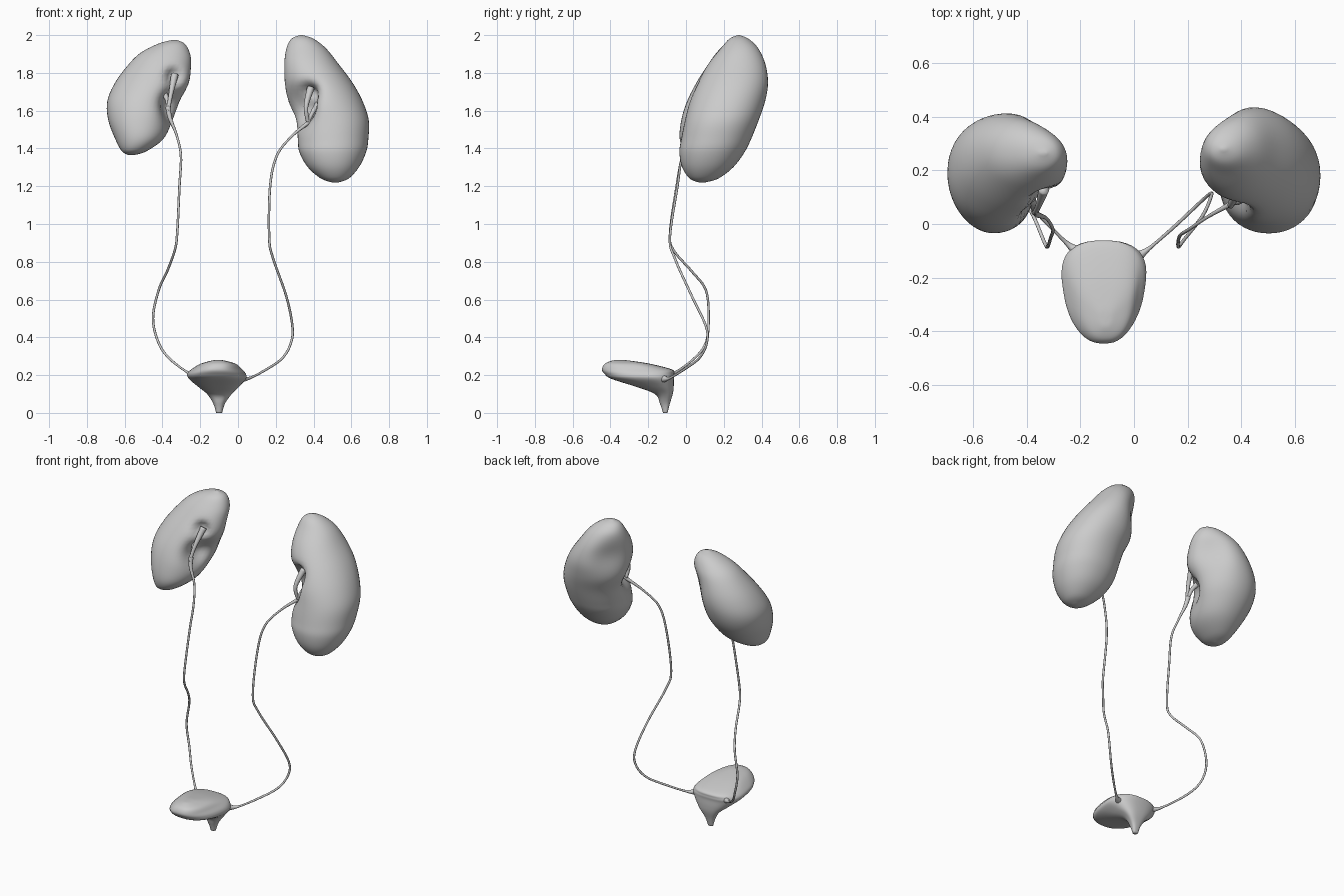
import bpy, bmesh, math
from mathutils import Vector

cube = bpy.data.objects.get("Cube")
if cube:
    bpy.data.objects.remove(cube)

grey = bpy.data.materials.new("organ grey")
grey.use_nodes = True
grey.diffuse_color = (0.6, 0.6, 0.6, 1)
grey.node_tree.nodes["Principled BSDF"].inputs["Base Color"].default_value = grey.diffuse_color


def spline(keys, steps):
    """Catmull-Rom through tuples of any length."""
    pts = [keys[0]] + list(keys) + [keys[-1]]
    out = []
    for a, b, c, d in zip(pts, pts[1:], pts[2:], pts[3:]):
        for i in range(steps):
            t = i / steps
            out.append([q + t / 2 * (r - p + t * (2 * p - 5 * q + 4 * r - s
                        + t * (3 * (q - r) + s - p)))
                        for p, q, r, s in zip(a, b, c, d)])
    return out + [list(keys[-1])]


def finish(name, bm):
    bmesh.ops.recalc_face_normals(bm, faces=bm.faces)
    for f in bm.faces:
        f.smooth = True
    mesh = bpy.data.meshes.new(name)
    bm.to_mesh(mesh)
    bm.free()
    mesh.materials.append(grey)
    obj = bpy.data.objects.new(name, mesh)
    bpy.context.collection.objects.link(obj)
    return obj


def loft(name, slices, power=2.0, taper=0.0, dents=(), steps=5, segs=48):
    """Stack of horizontal ovals: (z, x min, x max, y min, y max)."""
    bm = bmesh.new()
    rings = []
    for z, x0, x1, y0, y1 in spline(slices, steps):
        ring = []
        for i in range(segs):
            a = math.tau * i / segs
            c, s = math.cos(a), math.sin(a)
            u = math.copysign(abs(c) ** (2 / power), c)
            v = math.copysign(abs(s) ** (2 / power), s)
            u *= 1 + taper * (v - 0.3)
            ring.append(bm.verts.new(((x0 + x1) / 2 + u * (x1 - x0) / 2,
                                      (y0 + y1) / 2 + v * (y1 - y0) / 2, z)))
        rings.append(ring)
    for lo, hi in zip(rings, rings[1:]):
        for i in range(segs):
            j = (i + 1) % segs
            bm.faces.new((lo[i], lo[j], hi[j], hi[i]))
    bm.faces.new(rings[0])
    bm.faces.new(rings[-1])
    # press soft hollows into the surface
    for centre, push, radius in dents:
        for v in bm.verts:
            d = (v.co - Vector(centre)).length / radius
            v.co += Vector(push) * math.exp(-d * d)
    return finish(name, bm)


def tube(name, keys, steps=6, segs=10):
    """Round tube through (x, y, z, radius) points."""
    path = spline(keys, steps)
    pts = [Vector(p[:3]) for p in path]
    bm = bmesh.new()
    rings = []
    for i, p in enumerate(pts):
        d = (pts[min(i + 1, len(pts) - 1)] - pts[max(i - 1, 0)]).normalized()
        side = d.cross(Vector((0, 1, 0.01))).normalized()
        up = d.cross(side)
        rings.append([bm.verts.new(p + path[i][3] * (side * math.cos(math.tau * k / segs)
                                                     + up * math.sin(math.tau * k / segs)))
                      for k in range(segs)])
    for a, b in zip(rings, rings[1:]):
        for k in range(segs):
            m = (k + 1) % segs
            bm.faces.new((a[k], a[m], b[m], b[k]))
    bm.faces.new(rings[0])
    bm.faces.new(rings[-1])
    return finish(name, bm)


# Kidneys: hollow on the inner front side, sloping inner back shoulder
loft("left_kidney", [
    (1.22, .50, .53, .07, .10), (1.24, .44, .585, .02, .17), (1.30, .37, .64, -.02, .25),
    (1.38, .325, .678, -.035, .31), (1.45, .315, .69, -.025, .345), (1.55, .30, .692, -.005, .385),
    (1.65, .26, .66, .02, .42), (1.75, .24, .605, .062, .44), (1.85, .235, .53, .12, .43),
    (1.93, .25, .465, .185, .39), (1.98, .28, .40, .23, .335), (2.0, .325, .34, .275, .285)],
    power=2.1,
    dents=[((.31, .09, 1.62), (.10, .06, 0), .09), ((.38, .08, 1.69), (.03, .07, .01), .05),
           ((.27, .39, 1.80), (.035, -.035, 0), .13)])
loft("right_kidney", [
    (1.365, -.58, -.55, .07, .09), (1.385, -.615, -.485, .0, .17), (1.45, -.65, -.395, -.033, .27),
    (1.55, -.687, -.34, -.025, .355), (1.65, -.692, -.30, .005, .40), (1.75, -.65, -.25, .055, .415),
    (1.85, -.575, -.238, .12, .40), (1.91, -.51, -.25, .165, .37), (1.955, -.42, -.28, .21, .325),
    (1.975, -.345, -.325, .26, .27)],
    power=2.1,
    dents=[((-.32, .08, 1.63), (-.06, .06, 0), .09), ((-.34, .11, 1.78), (-.02, .06, 0), .04),
           ((-.27, .37, 1.78), (-.035, -.035, 0), .13)])

# Bladder with its narrow neck
loft("bladder", [
    (0, -.116, -.084, -.122, -.098), (.05, -.132, -.068, -.138, -.085),
    (.10, -.165, -.032, -.165, -.07), (.14, -.215, .008, -.27, -.065),
    (.18, -.262, .045, -.395, -.064), (.205, -.272, .045, -.43, -.062),
    (.23, -.25, .025, -.445, -.075), (.26, -.20, -.01, -.43, -.19),
    (.277, -.14, -.07, -.39, -.30), (.28, -.11, -.10, -.36, -.34)],
    power=2.6, taper=0.17)

# Ureters running from the kidney hollows to the bladder corners
R = .0065
tube("left_ureter", [p + (r,) for p, r in [
    ((.40, .10, 1.56), .018), ((.37, .08, 1.535), .011), ((.28, .03, 1.46), R),
    ((.205, -.02, 1.36), R), ((.17, -.045, 1.2), R), ((.165, -.085, .93), R),
    ((.185, -.06, .82), R), ((.255, .03, .62), R), ((.288, .105, .46), R),
    ((.28, .11, .37), R), ((.235, .07, .29), R), ((.15, -.01, .23), R),
    ((.055, -.092, .182), .008), ((.0, -.13, .185), .03)]])
tube("right_ureter", [p + (r,) for p, r in [
    ((-.37, .05, 1.62), .015), ((-.36, .035, 1.56), .011), ((-.325, .02, 1.47), R),
    ((-.302, -.02, 1.36), R), ((-.31, -.05, 1.2), R), ((-.322, -.085, .95), R),
    ((-.335, -.065, .86), R), ((-.375, .03, .75), R), ((-.42, .105, .65), R),
    ((-.45, .12, .5), R), ((-.42, .105, .37), R), ((-.36, .04, .285), R),
    ((-.255, -.067, .208), .008), ((-.2, -.11, .2), .03)]])

# Branches of the collecting funnel inside each hollow
branches = {
    "left": [[(.37, .08, 1.54), (.36, .07, 1.62), (.385, .12, 1.72)],
             [(.37, .08, 1.54), (.40, .09, 1.60), (.43, .15, 1.64)]],
    "right": [[(-.37, .04, 1.60), (-.355, .07, 1.69), (-.335, .13, 1.79)],
              [(-.37, .04, 1.60), (-.375, .08, 1.66), (-.40, .14, 1.70)]]}
for side, paths in branches.items():
    for n, path in enumerate(paths):
        tube(f"{side}_funnel_branch_{n + 1}", [p + (r,) for p, r in zip(path, (.01, .012, .02))])
